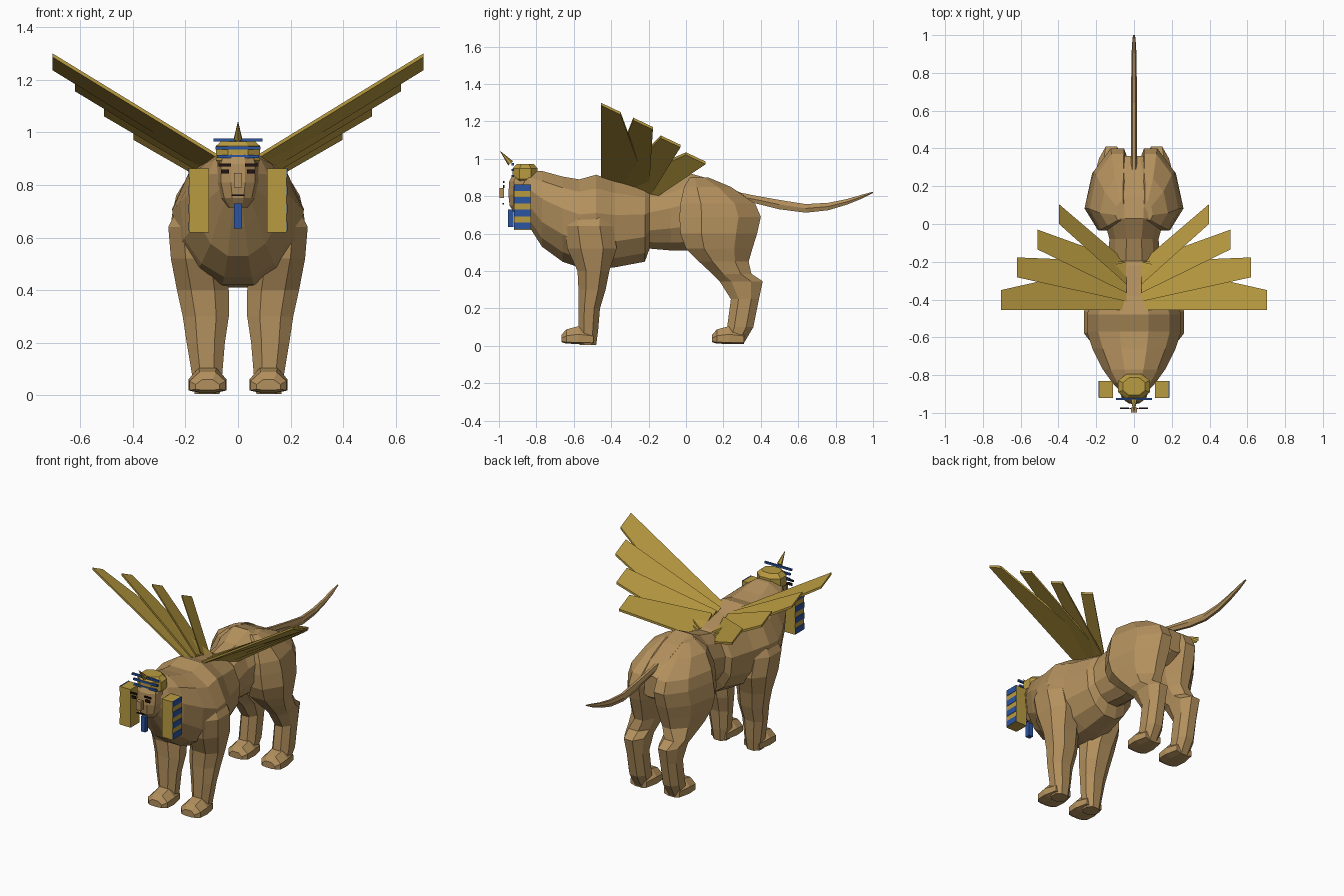
import bpy
import bmesh
import math
from mathutils import Vector

cube = bpy.data.objects.get("Cube")
if cube:
    bpy.data.objects.remove(cube, do_unlink=True)


def material(name, color):
    mat = bpy.data.materials.new(name)
    mat.use_nodes = True
    mat.diffuse_color = (*color, 1)
    mat.node_tree.nodes["Principled BSDF"].inputs["Base Color"].default_value = (*color, 1)
    return mat


TAN = material("tan hide", (.45, .28, .11))
GOLD = material("gold", (.49, .33, .053))
BLUE = material("royal blue", (.025, .09, .36))
DARK = material("dark brown", (.015, .006, .006))


def finish(name, bm, mat, mirror=False):
    bmesh.ops.recalc_face_normals(bm, faces=bm.faces)
    mesh = bpy.data.meshes.new(name)
    bm.to_mesh(mesh)
    bm.free()
    mesh.materials.append(mat)
    obj = bpy.data.objects.new(name, mesh)
    bpy.context.collection.objects.link(obj)
    if mirror:
        mod = obj.modifiers.new("Mirror", "MIRROR")
        mod.use_mirror_merge = False
    return obj


def oval(sides, power=.9):
    """Points of a slightly squared circle that reaches its full width."""
    full = math.cos(math.pi / sides)
    for i in range(sides):
        a = math.tau * (i + .5) / sides
        s, c = math.sin(a) / full, math.cos(a) / full
        yield math.copysign(abs(s) ** power, s), math.copysign(abs(c) ** power, c)


def loft(name, rings, mat, mirror=False):
    bm = bmesh.new()
    loops = [[bm.verts.new(p) for p in ring] for ring in rings]
    count = len(loops[0])
    for a, b in zip(loops, loops[1:]):
        for i in range(count):
            j = (i + 1) % count
            bm.faces.new((a[i], a[j], b[j], b[i]))
    bm.faces.new(loops[0])
    bm.faces.new(loops[-1])
    return finish(name, bm, mat, mirror)


def upright(z, y0, y1, x0, x1, sides=8, taper=0):
    """Horizontal section of a limb, optionally drawn inward at the back."""
    return [(x0 + (x1 - x0) * (1 + s) / 2 * (1 - taper * max(c, 0)),
             (y0 + y1) / 2 + (y1 - y0) / 2 * c, z) for s, c in oval(sides)]


def lengthwise(y, low, high, half, widest=None, cx=0, sides=12, keel=0):
    """Section across the body, widest at a chosen height, narrower below."""
    mid = (low + high) / 2 if widest is None else widest
    return [(cx + half * s * (1 + keel * min(c, 0)), y,
             mid + c * ((high - mid) if c > 0 else (mid - low)))
            for s, c in oval(sides)]


def box(name, xs, ys, zs, mat, mirror=False):
    corners = [[(x, y, z) for x, y in ((xs[0], ys[0]), (xs[1], ys[0]),
                                       (xs[1], ys[1]), (xs[0], ys[1]))] for z in zs]
    return loft(name, corners, mat, mirror)


# Torso: neck, deep chest, narrow waist, rump
torso = [
    (-.90, .74, .90, .06, .82), (-.84, .64, .93, .115, .80),
    (-.77, .53, .935, .165, .72), (-.66, .45, .905, .22, .66),
    (-.57, .42, .89, .25, .62), (-.48, .41, .915, .25, .62),
    (-.38, .42, .88, .21, .62), (-.22, .45, .845, .17, .64),
    (-.195, .52, .835, .14, .66), (-.08, .51, .865, .13, .68),
    (.03, .51, .92, .16, .70), (.15, .55, .885, .18, .72),
    (.28, .58, .825, .15, .72), (.36, .63, .765, .09, .71)]
loft("torso", [lengthwise(*r, keel=.22) for r in torso], TAN)

# Front legs with shoulders
front_leg = [
    (.82, -.58, -.44, .08, .15), (.76, -.62, -.41, .07, .205),
    (.64, -.65, -.39, .06, .265), (.52, -.635, -.37, .05, .255),
    (.40, -.58, -.41, .035, .232), (.30, -.575, -.43, .035, .21),
    (.20, -.575, -.46, .05, .195), (.08, -.575, -.47, .06, .175),
    (.005, -.57, -.48, .07, .165)]
loft("front_legs", [upright(*r) for r in front_leg], TAN, True)

# Hind legs: haunches narrowing to the rear, then hocks and shins
haunch = [
    (.90, .02, .12, .05, .10), (.85, -.01, .24, .03, .18),
    (.76, -.03, .37, .015, .235), (.69, -.035, .40, .01, .25),
    (.60, -.03, .38, .01, .262), (.52, 0, .355, .02, .25),
    (.45, .07, .335, .035, .228)]
shank = [
    (.385, .14, .35, .05, .2), (.345, .18, .41, .055, .185),
    (.25, .24, .39, .06, .175), (.10, .22, .36, .06, .175),
    (.015, .20, .31, .07, .165)]
loft("hind_legs", [upright(*r, taper=.35) for r in haunch] + [upright(*r) for r in shank],
     TAN, True)

# Paws share one profile
paw = [(0, .02, .06, .045), (.025, .012, .088, .068),
       (.09, .01, .105, .072), (.17, .01, .085, .055)]
for name, toe in (("front_paws", -.665), ("hind_paws", .14)):
    loft(name, [lengthwise(toe + d, lo, hi, w, .026, .116, 8) for d, lo, hi, w in paw],
         TAN, True)

# Tail sweeping back and up
tail = [(.24, .78, .83, .016), (.36, .765, .805, .014), (.50, .73, .78, .013),
        (.64, .712, .758, .013), (.76, .725, .765, .013), (.86, .755, .785, .012),
        (.94, .787, .808, .01), (1.0, .818, .824, .005)]
loft("tail", [lengthwise(*r, sides=6) for r in tail], TAN)

# Head and face
head = [(.715, -.92, -.85, .035), (.75, -.943, -.82, .06), (.81, -.95, -.80, .075),
        (.88, -.945, -.80, .075), (.93, -.92, -.81, .06)]
loft("head", [upright(z, a, b, -w, w, 10) for z, a, b, w in head], TAN)
box("nose", (-.016, .016), (-.998, -.972), (.79, .845), TAN)
box("mouth", (-.025, .025), (-.98, -.973), (.757, .764), DARK)
box("eyes", (.034, .064), (-.979, -.971), (.843, .859), DARK, True)
box("brows", (.026, .074), (-.979, -.971), (.87, .881), DARK, True)
box("beard", (-.015, .015), (-.952, -.922), (.635, .73), BLUE)

# Headdress: cap, front rods, crest spike
cap = [(.868, .062), (.892, .084), (.948, .084), (.972, .058)]
loft("headdress_cap", [upright(z, -.86 - r * .8, -.86 + r * .8, -r, r)
                       for z, r in cap], GOLD)
for i, (z, half) in enumerate(((.908, .08), (.94, .085), (.971, .094))):
    box(f"headdress_rod_{i}", (-half, half), (-.932, -.92), (z - .006, z + .006), BLUE)

bm = bmesh.new()
bmesh.ops.create_cone(bm, cap_ends=True, segments=6, radius1=.017, radius2=0, depth=.09)
spike = finish("crest_spike", bm, GOLD)
axis = Vector((0, -.06, .07))
spike.rotation_euler = axis.to_track_quat("Z", "Y").to_euler()
spike.location = (0, -.967, 1.01)

# Headdress side panels with bands on the outer face
box("side_panels", (.11, .185), (-.92, -.83), (.62, .862), GOLD, True)
for i in range(4):
    z = .642 + i * .068
    box(f"panel_band_{i}", (.183, .188), (-.919, -.831), (z - .018, z + .018), BLUE, True)

# Wing feathers widen toward a shared root: root front y, root back z, tip x, front y, front z
feathers = [(-.455, .84, .705, -.455, 1.30), (-.41, .82, .62, -.282, 1.22),
            (-.365, .80, .51, -.135, 1.125), (-.32, .78, .397, 0, 1.035)]
for i, (root_y, root_z, tx, ty, tz) in enumerate(feathers):
    top = [(.04, root_y, .893), (tx, ty, tz), (tx, ty + .105, tz - .05),
           (.04, -.2, root_z)]
    bottom = [(x, y, z - .014) for x, y, z in top]
    loft(f"wing_feathers_{i}", [bottom, top], GOLD, True)
